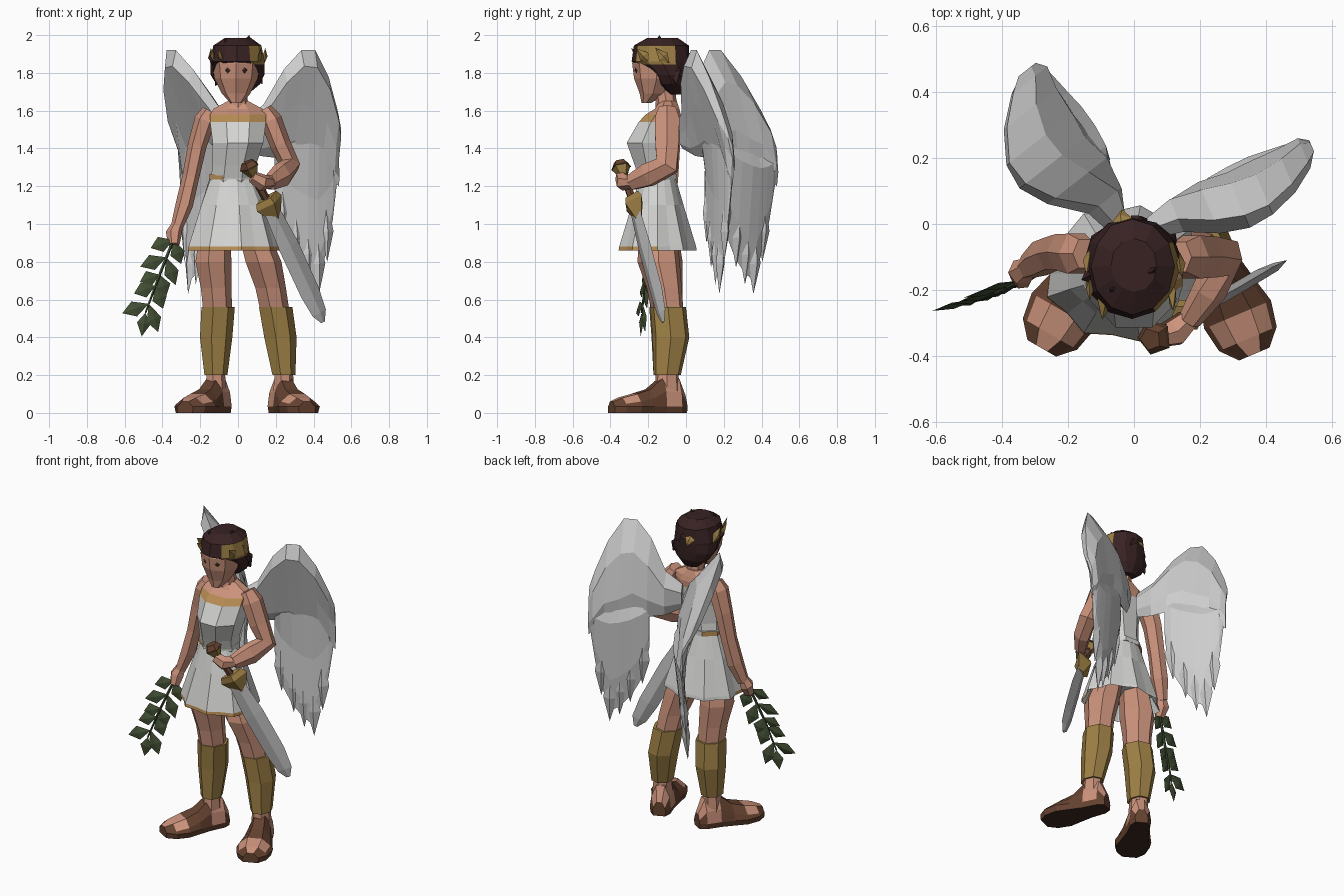
import bpy, bmesh, math, random
from mathutils import Vector as V

cube = bpy.data.objects.get("Cube")
if cube:
    bpy.data.objects.remove(cube)
random.seed(4)


def material(name, r, g, b):
    m = bpy.data.materials.new(name)
    m.use_nodes = True
    m.diffuse_color = (r, g, b, 1)
    node = next(n for n in m.node_tree.nodes if n.type == 'BSDF_PRINCIPLED')
    node.inputs["Base Color"].default_value = (r, g, b, 1)
    return m


SKIN = material("skin", .60, .29, .20)
CLOTH = material("white cloth", .66, .66, .65)
FEATHER = material("wing grey", .61, .61, .61)
STEEL = material("blade grey", .46, .46, .46)
GOLD = material("old gold", .34, .215, .06)
TRIM = material("gold trim", .48, .27, .09)
HAIR = material("dark hair", .04, .016, .017)
LEAF = material("leaf green", .055, .08, .035)
LEATHER = material("sandal brown", .13, .055, .03)
SOLE = material("dark sole", .045, .022, .015)


def build(name, verts, faces, mats, rule=None):
    """Flat shaded mesh; rule(centre, face number) picks the material slot."""
    bm = bmesh.new()
    vs = [bm.verts.new(v) for v in verts]
    for i, f in enumerate(faces):
        face = bm.faces.new([vs[k] for k in f])
        if rule:
            face.material_index = rule(face.calc_center_median(), i)
    bmesh.ops.recalc_face_normals(bm, faces=bm.faces)
    mesh = bpy.data.meshes.new(name)
    bm.to_mesh(mesh)
    bm.free()
    for m in mats:
        mesh.materials.append(m)
    ob = bpy.data.objects.new(name, mesh)
    bpy.context.collection.objects.link(ob)
    return ob


def loft(name, rings, mats, rule=None):
    """Skin equal rings of points and cap both ends; rule gets the band number."""
    n = len(rings[0])
    faces = [(r * n + k, r * n + (k + 1) % n, (r + 1) * n + (k + 1) % n, (r + 1) * n + k)
             for r in range(len(rings) - 1) for k in range(n)]
    last = (len(rings) - 1) * n
    faces += [tuple(range(n)), tuple(range(last, last + n))]
    return build(name, [p for r in rings for p in r], faces, mats,
                 rule and (lambda c, i: rule(c, i // n)))


def oval(z, cx, cy, rx, ry, n=8, turn=0.0, pleat=0.0, rough=0.0):
    pts = []
    for k in range(n):
        a = math.tau * (k + turn) / n
        s = 1 + pleat * (-1) ** k + random.uniform(-rough, rough)
        pts.append(V((cx + rx * s * math.cos(a), cy + ry * s * math.sin(a), z)))
    return pts


def tube(name, path, mat, n=6, ref=(0, 1, 0), flat=1.0):
    """Tube through (x, y, z, radius) points; flat scales it along ref."""
    pts = [V(p[:3]) for p in path]
    rings, side = [], None
    for i, p in enumerate(pts):
        t = (pts[min(i + 1, len(pts) - 1)] - pts[max(i - 1, 0)]).normalized()
        side = t.cross(V(ref)) if side is None else side - t * side.dot(t)
        side.normalize()
        up, r = side.cross(t), path[i][3]
        rings.append([p + side * r * math.cos(math.tau * k / n)
                      + up * r * flat * math.sin(math.tau * k / n) for k in range(n)])
    return loft(name, rings, [mat])


def blade(name, base, tip, width, thick, normal, mat, mid=.45):
    """Pointed leaf or feather with a raised centre."""
    base, tip, nrm = V(base), V(tip), V(normal).normalized()
    side = (tip - base).cross(nrm).normalized() * width / 2
    c = base.lerp(tip, mid)
    verts = [base, c + side, tip, c - side, c + nrm * thick / 2, c - nrm * thick / 2]
    faces = [(k, (k + 1) % 4, top) for top in (4, 5) for k in range(4)]
    return build(name, verts, faces, [mat])


# Torso, with gold neckline and bare shoulders
torso = [oval(*r, turn=.5) for r in (
    (1.22, -.03, -.15, .125, .1), (1.31, -.02, -.165, .125, .115),
    (1.43, 0, -.175, .145, .15), (1.54, 0, -.14, .16, .12),
    (1.58, 0, -.12, .16, .1), (1.61, 0, -.1, .14, .07), (1.65, 0, -.095, .06, .05))]
loft("torso", torso, [CLOTH, TRIM, SKIN],
     lambda c, i: 0 if i < 3 else 1 if i == 3 and c.y < -.15 else 2)
loft("neck", [oval(1.58, 0, -.1, .075, .065), oval(1.65, 0, -.105, .052, .055),
              oval(1.74, -.01, -.12, .055, .06)], [SKIN])
loft("belt", [oval(z, -.03, -.15, .132, .107, turn=.5) for z in (1.235, 1.265)],
     [CLOTH, TRIM], lambda c, i: int(c.x < -.08 and i == 0))

# Pleated skirt with a partly trimmed hem and hollow underside
skirt = [oval(*r, n=18, pleat=p) for r, p in (
    ((1.25, -.03, -.15, .118, .095), 0), ((1.1, -.025, -.15, .175, .135), .03),
    ((.88, -.025, -.15, .24, .197), .05), ((.86, -.025, -.15, .243, .2), .05),
    ((.95, -.025, -.15, .2, .16), 0))]
loft("skirt", skirt, [CLOTH, TRIM], lambda c, i: int(i == 2 and c.y < -.12))

# Head and hair, with a gilded wreath patch on the left
loft("head", [oval(*r) for r in (
    (1.64, -.01, -.21, .03, .025), (1.69, -.01, -.175, .075, .07),
    (1.77, -.01, -.155, .115, .12), (1.85, -.01, -.155, .125, .13),
    (1.93, -.01, -.15, .1, .11))], [SKIN])
loft("hair", [oval(*r, n=12, rough=.03) for r in (
    (1.685, 0, -.055, .05, .035), (1.74, 0, -.075, .115, .085),
    (1.79, -.005, -.09, .14, .105), (1.845, -.005, -.12, .145, .14),
    (1.86, -.005, -.133, .145, .157), (1.945, -.005, -.13, .125, .142),
    (1.985, 0, -.125, .07, .08))], [HAIR, GOLD],
     lambda c, i: int(i in (3, 4) and c.x > .04 and -.27 < c.y < -.07))
for x, y, z in ((.06, -.14, 2), (-.07, -.2, 1.98), (-.16, -.17, 1.88), (.13, -.05, 1.74),
                (-.12, -.04, 1.73), (.02, .025, 1.9)):
    blade("hair_tuft", (x * .4, y * .6 - .05, 1.87), (x, y, z), .1, .07, (1, -1, .3), HAIR, .6)
for x in (.035, -.055):
    blade("eye", (x, -.268, 1.83), (x, -.26, 1.795), .035, .009, (x + .01, -.09, 0), SOLE)
for s, a in ((-1, -48), (-1, -22), (-1, 8), (-1, 75), (1, -35), (1, 5)):
    a = math.radians(a)
    out = V((s * math.cos(a), math.sin(a), .2))
    p = V((s * .14 * math.cos(a), -.13 + .15 * math.sin(a), 1.88))
    blade("wreath_leaf", p + V((0, .03, -.03)), p + V((0, -.045, .05)) + out * .005,
          .06, .03, out, GOLD)

# Arms
tube("right_arm", [(-.15, -.09, 1.6, .04), (-.175, -.09, 1.55, .056), (-.215, -.085, 1.42, .05),
                   (-.25, -.09, 1.25, .045), (-.285, -.105, 1.1, .046), (-.325, -.13, .98, .032)],
     SKIN, flat=1.25)
tube("right_hand", [(-.32, -.13, 1, .03), (-.34, -.145, .95, .043), (-.34, -.17, .89, .03)], SKIN)
tube("left_arm", [(.14, -.1, 1.61, .04), (.175, -.1, 1.55, .058), (.225, -.1, 1.42, .055),
                  (.275, -.1, 1.31, .055), (.23, -.2, 1.26, .053), (.17, -.29, 1.22, .036)],
     SKIN, flat=1.3)
tube("left_hand", [(.18, -.28, 1.22, .03), (.125, -.33, 1.22, .045), (.075, -.345, 1.25, .032)], SKIN)

# Legs, greaves and sandalled feet: hip, thigh, knee, calf, ankle centres, then foot turn
for side, hip, mid, knee, calf, ankle, turn in (
        ("right", (-.125, -.14), (-.135, -.13), (-.11, -.1), (-.12, -.085), (-.12, -.1), -30),
        ("left", (.08, -.15), (.13, -.145), (.195, -.095), (.22, -.08), (.24, -.1), 23)):
    loft(side + "_leg", [oval(z, *c, rx, ry, 7) for z, c, rx, ry in (
        (.95, hip, .085, .1), (.8, mid, .1, .115), (.66, V(mid).lerp(V(knee), .6), .085, .095),
        (.52, knee, .08, .085), (.2, ankle, .052, .062), (.1, ankle, .06, .07))], [SKIN])
    loft(side + "_greave", [oval(z, *c, rx, ry, 7) for z, c, rx, ry in (
        (.56, knee, .093, .097), (.4, calf, .09, .1), (.2, ankle, .064, .074))], [GOLD])
    a = math.radians(turn)
    ahead, across = V((math.sin(a), -math.cos(a), 0)), V((math.cos(a), math.sin(a), 0))
    rings = []
    for s, w, h in ((-.1, .04, .09), (-.06, .065, .18), (.03, .072, .19), (.11, .09, .125),
                    (.19, .11, .1), (.27, .095, .08), (.32, .05, .06)):
        c = V((*ankle, 0)) + ahead * s
        rings.append([c + across * w * x + V((0, 0, z)) for x, z in (
            (-.9, 0), (.9, 0), (1, .035), (.85, h * .6), (.4, h), (-.4, h), (-.85, h * .6), (-1, .035))])
    loft(side + "_foot", rings, [SKIN, LEATHER, SOLE],
         lambda c, i: 2 if c.z < .01 else 1 if c.z < .06 or i in (2, 3) else 0)

# Sheathed sword at the left hip, its guard flaring toward the grip
FLAT = (-.5, .85, 0)
tube("sword_blade", [(.17, -.275, 1.09, .045), (.27, -.22, .88, .062), (.38, -.155, .64, .06),
                     (.43, -.13, .53, .045), (.45, -.12, .48, .012)], STEEL, 4, FLAT, .3)
tube("sword_guard", [(.205, -.25, 1.03, .03), (.165, -.275, 1.11, .088), (.15, -.285, 1.14, .07)],
     GOLD, 4, FLAT, .6)
tube("sword_grip", [(.15, -.285, 1.13, .022), (.07, -.335, 1.28, .022)], LEATHER)
tube("sword_pommel", [(.085, -.33, 1.25, .02), (.06, -.345, 1.305, .055)], GOLD, 5)
tube("pommel_cap", [(.063, -.343, 1.3, .057), (.05, -.35, 1.33, .035)], LEATHER, 5)

# Leafy branch in the right hand
top, bend, end = V((-.33, -.165, .95)), V((-.42, -.21, .72)), V((-.49, -.235, .53))
tube("branch_stem", [(*top, .009), (*bend, .008), (*end, .005)], LEAF, 5)
for k in range(5):
    p = top.lerp(bend, .15 + k * .4) if k < 3 else bend.lerp(end, k / 2 - 1.25)
    for dx, dz in ((-.14, -.05), (.05, -.15)):
        grow = .85 + .15 * math.sin(k * 2)
        blade("branch_leaf", p, p + V((dx, dx * .25, dz)) * grow, .085, .02, (.3, -1, .2), LEAF, .55)
blade("branch_leaf", end, (-.51, -.24, .405), .075, .02, (.3, -1, 0), LEAF)


# Wings: a thick upper part over a thin sheet that ends in feather tips
def wing(side, s, angle, lean):
    a = math.radians(angle)
    d = V((s * math.cos(a), math.sin(a), 0))
    f = V((s * math.sin(a), -math.cos(a), 0))

    def at(u, z, off=0.0):
        k = (z - 1.6) * .35 if z > 1.35 else -.0875 + (1.35 - z) * .06
        return V((s * .04, -.02, z)) + d * u + f * (lean * k * min(1, u * 6) + off)

    def sheet(part, stations):
        rings = [[at(u, hi + (lo - hi) * q, t * w) for q, w in (
            (0, 0), (.15, .8), (.5, .6), (.85, .4), (1, 0), (.75, -.6), (.3, -.9))]
            for u, hi, lo, t in stations]
        loft(side + part, rings, [FEATHER])

    sheet("_wing_upper", ((0, 1.56, 1.4, .035), (.1, 1.63, 1.36, .06), (.2, 1.82, 1.35, .075),
                          (.29, 1.92, 1.36, .075), (.37, 1.92, 1.3, .065), (.46, 1.78, 1.3, .055),
                          (.53, 1.6, 1.22, .04), (.56, 1.5, 1.2, .01)))
    sheet("_wing_lower", ((.19, 1.5, 1.15, .01), (.23, 1.55, .95, .025), (.3, 1.55, .82, .03),
                          (.37, 1.55, .74, .035), (.43, 1.55, .7, .03), (.48, 1.5, .85, .025),
                          (.52, 1.45, 1.02, .02), (.545, 1.4, 1.2, .008)))
    for u, z in ((.235, .9), (.31, .77), (.375, .68), (.435, .63), (.485, .8)):
        blade(side + "_wing_feather", at(u - .01, z + .4), at(u, z), .085, .05, f, FEATHER, .6)


wing("left", 1, 23, .65)
wing("right", -1, 52, 1.25)
